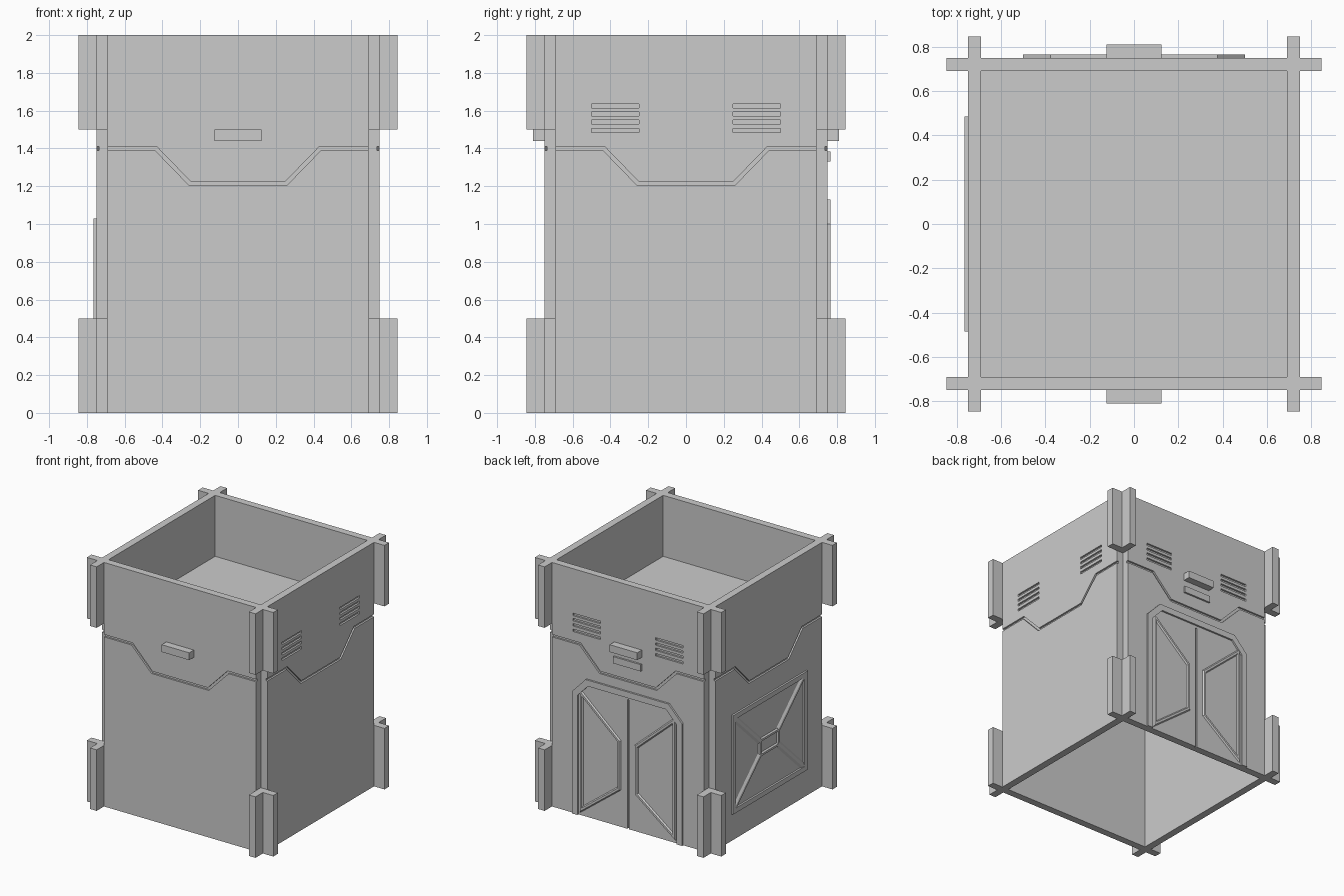
import bpy, bmesh
from math import pi
from mathutils import Vector, Matrix

if "Cube" in bpy.data.objects:
    bpy.data.objects.remove(bpy.data.objects["Cube"])

FRONT, RIGHT, BACK, LEFT = 0, pi / 2, pi, -pi / 2


def finish(name, bm, side=0):
    bmesh.ops.rotate(bm, verts=bm.verts, cent=(0, 0, 0), matrix=Matrix.Rotation(side, 3, 'Z'))
    bmesh.ops.recalc_face_normals(bm, faces=bm.faces)
    me = bpy.data.meshes.new(name)
    bm.to_mesh(me)
    bm.free()
    ob = bpy.data.objects.new(name, me)
    bpy.context.collection.objects.link(ob)
    return ob


def add_prism(bm, pts, d0, d1):
    # outline in (across, z), extruded outward from depth d0 to d1
    a = [bm.verts.new((x, -d0, z)) for x, z in pts]
    b = [bm.verts.new((x, -d1, z)) for x, z in pts]
    bm.faces.new(a)
    bm.faces.new(b[::-1])
    n = len(pts)
    for i in range(n):
        j = (i + 1) % n
        bm.faces.new((a[i], a[j], b[j], b[i]))


def rect(x0, x1, z0, z1):
    return [(x0, z0), (x1, z0), (x1, z1), (x0, z1)]


def add_strip(bm, pts, w, d0, d1, closed=False, top=1.0):
    # mitred strip along a path; top < 1 gives it sloped sides
    p = [Vector(q) for q in pts]
    n = len(p)
    rings = []
    for i in range(n):
        a = p[i] - p[i - 1] if closed or i > 0 else p[1] - p[0]
        b = p[(i + 1) % n] - p[i] if closed or i < n - 1 else a
        na = Vector((-a.y, a.x)).normalized()
        nb = Vector((-b.y, b.x)).normalized()
        m = (na + nb) / (1 + na.dot(nb)) * w / 2
        ring = []
        for s, d in ((-1, d0), (1, d0), (top, d1), (-top, d1)):
            q = p[i] + m * s
            ring.append(bm.verts.new((q.x, -d, q.y)))
        rings.append(ring)
    for i in range(n if closed else n - 1):
        r, t = rings[i], rings[(i + 1) % n]
        for k in range(4):
            bm.faces.new((r[k], r[(k + 1) % 4], t[(k + 1) % 4], t[k]))
    if not closed:
        bm.faces.new(rings[0])
        bm.faces.new(rings[-1][::-1])


# Walls with interlocking corner tabs, engraved seam and vent slots
SEAM = [(-.74, 1.4), (-.435, 1.4), (-.255, 1.215), (.255, 1.215), (.435, 1.4), (.74, 1.4)]
H = [(-.845, 0), (.845, 0), (.845, .5), (.69, .5), (.69, 1.5), (.845, 1.5),
     (.845, 2), (-.845, 2), (-.845, 1.5), (-.69, 1.5), (-.69, .5), (-.845, .5)]
for name, side in (("front", FRONT), ("right", RIGHT), ("back", BACK), ("left", LEFT)):
    bm = bmesh.new()
    add_prism(bm, H if side in (FRONT, BACK) else rect(-.69, .69, 0, 2), .69, .75)
    wall = finish(name + "_wall", bm, side)

    bm = bmesh.new()
    add_strip(bm, SEAM, .02, .735, .78)
    if side in (RIGHT, BACK):
        for x in (-.375, .375):
            for z in (1.495, 1.54, 1.583, 1.625):
                add_strip(bm, [(x - .125, z), (x + .125, z)], .02, .735, .78)
    if side == BACK:
        add_prism(bm, rect(-.007, .007, -.05, 1.06), .735, .78)
    cutter = finish(name + "_cutter", bm, side)
    cutter.hide_render = True
    mod = wall.modifiers.new("engrave", 'BOOLEAN')
    mod.operation = 'DIFFERENCE'
    mod.solver = 'EXACT'
    mod.object = cutter
    bpy.context.view_layer.objects.active = wall
    bpy.ops.object.modifier_apply(modifier=mod.name)
    bpy.data.objects.remove(cutter)

    if side in (RIGHT, LEFT):
        bm = bmesh.new()
        for x0, x1 in ((-.845, -.75), (.75, .845)):
            for z in (0, 1.5):
                add_prism(bm, rect(x0, x1, z, z + .5), .69, .75)
        finish(name + "_corner_tabs", bm, side)

# Roof deck, with tabs poking through the front and back walls
bm = bmesh.new()
add_prism(bm, rect(-.69, .69, 1.44, 1.5), -.69, .69)
finish("roof_deck", bm)
for name, side in (("front", FRONT), ("back", BACK)):
    bm = bmesh.new()
    add_prism(bm, rect(-.125, .125, 1.44, 1.5), .75, .81)
    finish(name + "_roof_tab", bm, side)

# Door on the back: arch, two leaf panels, plate above
bm = bmesh.new()
add_strip(bm, [(-.475, 0), (-.475, .99), (-.365, 1.105), (.365, 1.105), (.475, .99), (.475, 0)],
          .05, .745, .765)
finish("door_frame", bm, BACK)
bm = bmesh.new()
for s in (-1, 1):
    add_strip(bm, [(s * .42, .05), (s * .42, 1.0), (s * .08, .7), (s * .08, .31)],
              .04, .745, .762, closed=True, top=.4)
finish("door_leaf_panels", bm, BACK)
bm = bmesh.new()
add_prism(bm, rect(-.125, .125, 1.33, 1.385), .745, .765)
finish("door_plate", bm, BACK)

# Braced hatch on the left side
bm = bmesh.new()
add_strip(bm, rect(-.465, .465, .24, 1.01), .04, .745, .765, closed=True)
finish("hatch_frame", bm, LEFT)
bm = bmesh.new()
for sx in (-1, 1):
    for sz in (-1, 1):
        add_strip(bm, [(sx * .45, .625 + sz * .37), (sx * .12, .625 + sz * .06)],
                  .07, .745, .762, top=.3)
add_strip(bm, rect(-.12, .12, .565, .685), .04, .745, .762, closed=True, top=.4)
finish("hatch_braces", bm, LEFT)
